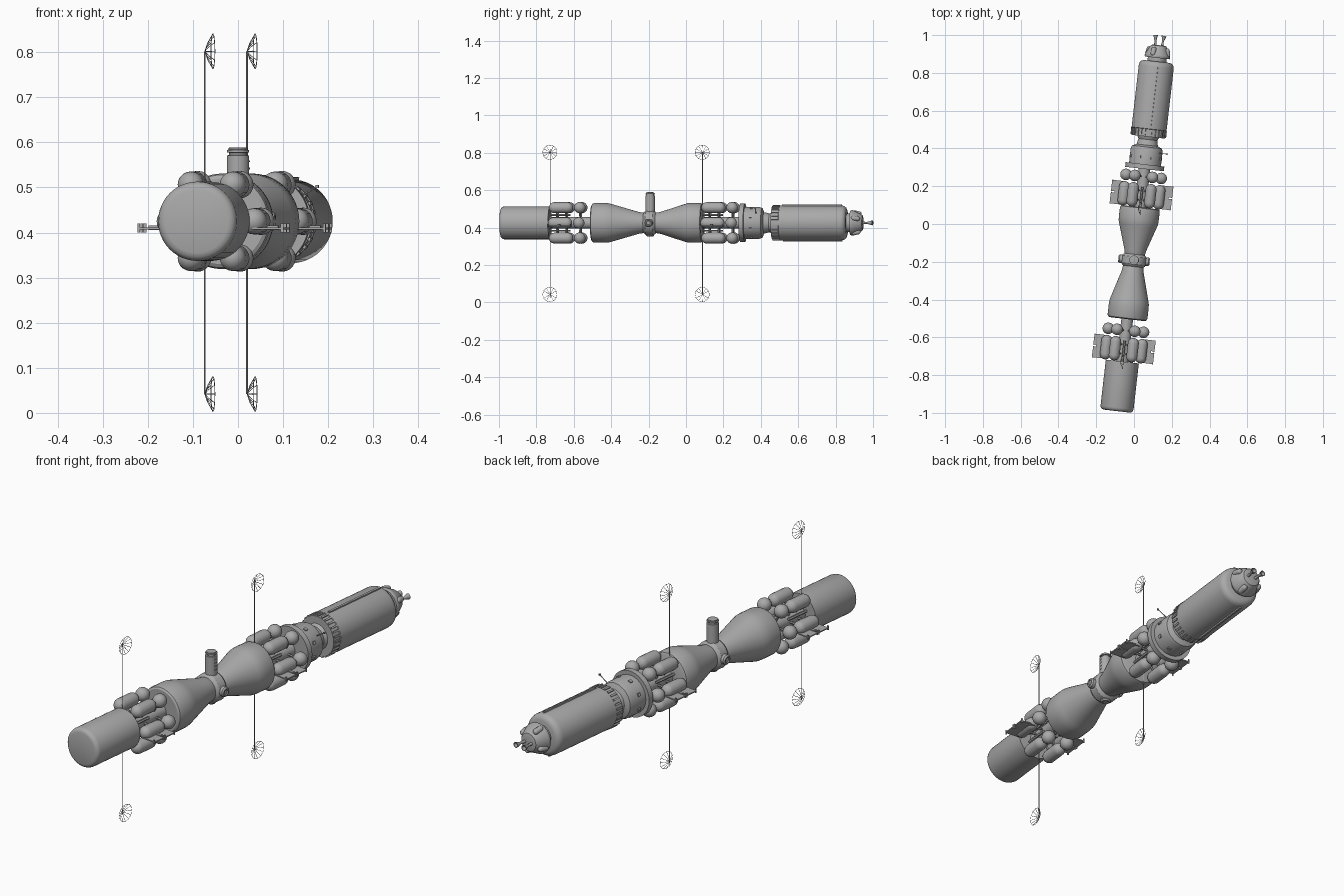
import bpy, bmesh, math
from mathutils import Vector, Matrix

if "Cube" in bpy.data.objects:
    bpy.data.objects.remove(bpy.data.objects["Cube"])

# Ship frame: local y runs along the hull, turned slightly about z
SHIP = Matrix.Translation((0.022, 0, 0.425)) @ Matrix.Rotation(math.radians(-6.56), 4, 'Z')
grey = bpy.data.materials.new("hull grey")
grey.diffuse_color = (0.4, 0.4, 0.4, 1)
grey.use_nodes = True
grey.node_tree.nodes["Principled BSDF"].inputs["Base Color"].default_value = grey.diffuse_color


def lathe(bm, prof, at=(0, 0, 0), along=(0, 1, 0), segs=40):
    """Spin (distance, radius) points around a line starting at 'at'."""
    turn = Vector((0, 1, 0)).rotation_difference(Vector(along)).to_matrix().to_4x4()
    m = Matrix.Translation(at) @ turn
    rings = []
    for d, r in prof:
        n = 1 if r == 0 else segs
        rings.append([bm.verts.new(m @ Vector((r * math.cos(2 * math.pi * i / segs), d,
                                               r * math.sin(2 * math.pi * i / segs)))) for i in range(n)])
    for a, b in zip(rings, rings[1:]):
        for i in range(segs):
            j = (i + 1) % segs
            quad = [a[i % len(a)], a[j % len(a)], b[j % len(b)], b[i % len(b)]]
            bm.faces.new(list(dict.fromkeys(quad)))
    for ring in (rings[0], rings[-1]):
        if len(ring) > 2:
            bm.faces.new(ring)


def rod(bm, p, q, r, segs=6):
    d = Vector(q) - Vector(p)
    lathe(bm, [(0, r), (d.length, r)], p, d.normalized(), segs)


def box(bm, centre, size, spin=0):
    """Box, optionally swung around the hull axis."""
    m = Matrix.Rotation(spin, 4, 'Y') @ Matrix.Translation(centre) @ Matrix.Diagonal((*size, 1))
    bmesh.ops.create_cube(bm, size=1, matrix=m)


def pill(length, r, n=6):
    """Profile of a cylinder with domed ends."""
    arc = [(r * math.sin(k * math.pi / 2 / n), r * math.cos(k * math.pi / 2 / n)) for k in range(n)]
    low = [(r - a, b) for a, b in reversed(arc)]
    high = [(length - r + a, b) for a, b in arc]
    if length - 2 * r < 1e-6:
        high = high[1:]
    return [(0, 0)] + low + high + [(length, 0)]


def finish(name, bm):
    bmesh.ops.recalc_face_normals(bm, faces=bm.faces)
    me = bpy.data.meshes.new(name)
    bm.to_mesh(me)
    bm.free()
    me.materials.append(grey)
    ob = bpy.data.objects.new(name, me)
    bpy.context.collection.objects.link(ob)
    ob.matrix_world = SHIP
    return ob


def turned(name, prof, segs=48):
    bm = bmesh.new()
    lathe(bm, prof, segs=segs)
    finish(name, bm)


# Main hull pieces
turned("front_tank", [(-0.997, 0.07), (-0.994, 0.079), (-0.988, 0.085), (-0.978, 0.088), (-0.733, 0.088)])
bell = [(0.022, 0.05), (0.032, 0.054), (0.06, 0.058), (0.205, 0.1), (0.225, 0.105), (0.245, 0.106),
        (0.3, 0.106), (0.309, 0.103), (0.314, 0.095)]
turned("front_habitat", [(-0.193 - d, r) for d, r in bell])
turned("rear_habitat", [(-0.193 + d * 0.9, r) for d, r in bell])
turned("front_core_tube", [(-0.75, 0.031), (-0.48, 0.031)], 24)
turned("rear_core_tube", [(0.06, 0.031), (0.31, 0.031)], 24)
turned("hub", [(-0.23, 0.05), (-0.222, 0.06), (-0.213, 0.066), (-0.175, 0.066), (-0.166, 0.06), (-0.158, 0.05)])
turned("adapter_ring", [(0.293, 0.092), (0.293, 0.103), (0.318, 0.103), (0.318, 0.09)])
turned("service_body", [(0.315, 0.085), (0.395, 0.085), (0.41, 0.08), (0.42, 0.057), (0.45, 0.05), (0.475, 0.062)])
turned("rear_tank", [(0.465, 0.07), (0.465, 0.09), (0.505, 0.09), (0.507, 0.093), (0.838, 0.093),
                     (0.852, 0.09), (0.861, 0.082), (0.866, 0.07)])
turned("nose_capsule", [(0.86, 0.05), (0.885, 0.05), (0.885, 0.065), (0.892, 0.068), (0.9, 0.067),
                        (0.942, 0.046), (0.95, 0.04), (0.953, 0.03), (0.953, 0)])

# Ribbed skirt and long conduits on the rear tank
bm = bmesh.new()
for i in range(28):
    box(bm, (0, 0.487, 0.091), (0.008, 0.036, 0.008), 2 * math.pi * i / 28)
finish("skirt_ribs", bm)
bm = bmesh.new()
for a in (8, 188):
    box(bm, (0, 0.68, 0.094), (0.009, 0.32, 0.01), math.radians(a))
finish("tank_conduits", bm)

# Bolts and a whip aerial on the service body
bm = bmesh.new()
for i in range(8):
    box(bm, (0, 0.355, 0.086), (0.014, 0.014, 0.008), math.pi * (i + 0.5) / 4)
rod(bm, (0.065, 0.385, 0.05), (0.11, 0.385, 0.077), 0.002)
box(bm, (0.11, 0.385, 0.077), (0.007, 0.007, 0.007))
finish("service_fittings", bm)

# Docking tower and side ports around the hub
bm = bmesh.new()
lathe(bm, [(0.03, 0.025), (0.146, 0.025), (0.147, 0.02), (0.152, 0.02), (0.153, 0.025),
           (0.158, 0.025), (0.159, 0.021), (0.163, 0.021), (0.164, 0.013)],
      (0, -0.193, 0), (0, 0, 1), 28)
for i in range(4):
    box(bm, (0.024, -0.193, 0.085 + i * 0.016), (0.004, 0.012, 0.004))
finish("docking_tower", bm)
bm = bmesh.new()
for d in ((1, 0, 0), (-1, 0, 0), (0, 0, -1)):
    reach = 0.072 if d[2] else 0.083
    lathe(bm, [(0.04, 0.022), (reach - 0.006, 0.022), (reach, 0.017), (reach, 0.012), (reach - 0.004, 0.01)],
          (0, -0.193, 0), d, 24)
finish("hub_ports", bm)

# Thrusters and pods on the nose
bm = bmesh.new()
for x in (-0.021, 0.021):
    lathe(bm, [(0, 0.007), (0.022, 0.005), (0.03, 0.006), (0.055, 0.013), (0.054, 0.01), (0.035, 0.003)],
          (x * 0.85, 0.95, 0), Vector((x * 0.2, 0.05, 0)).normalized(), 16)
finish("nose_nozzles", bm)
bm = bmesh.new()
for i in range(4):
    a = math.radians(25 + 90 * i)
    out = Vector((-math.sin(a), 0, math.cos(a)))
    lathe(bm, pill(0.05, 0.013), out * 0.062 + Vector((0, 0.893, 0)),
          (Vector((0, 0.05, 0)) - out * 0.012).normalized(), 16)
finish("nose_pods", bm)


def cluster(label, y):
    # Six long tanks and six round tanks in a ring
    tanks, balls, struts = bmesh.new(), bmesh.new(), bmesh.new()
    for i in range(6):
        a = i * math.pi / 3
        c = Vector((math.cos(a) * 0.094, 0, math.sin(a) * 0.094))
        lathe(tanks, pill(0.13, 0.029), c + Vector((0, y, 0)), segs=20)
        lathe(balls, pill(0.061, 0.0305), c + Vector((0, y + 0.135, 0)), segs=20)
        for d in (0.04, 0.09, 0.165):
            rod(struts, c * 0.25 + Vector((0, y + d, 0)), c + Vector((0, y + d, 0)), 0.005)
        b = a + math.pi / 6
        rail = Vector((math.cos(b) * 0.042, 0, math.sin(b) * 0.042))
        rod(struts, rail + Vector((0, y, 0)), rail + Vector((0, y + 0.11, 0)), 0.006)
    finish(label + "_long_tanks", tanks)
    finish(label + "_round_tanks", balls)
    finish(label + "_tank_struts", struts)

    # Side panels: two plates each, with end brackets
    bm = bmesh.new()
    for s in (-1, 1):
        for d in (0.033, 0.1):
            box(bm, (s * 0.128, y + d, -0.016), (0.07, 0.058, 0.005))
        box(bm, (s * 0.12, y + 0.066, -0.014), (0.05, 0.012, 0.01))
        for d in (0.004, 0.062, 0.07, 0.128):
            box(bm, (s * 0.16, y + d, -0.015), (0.006, 0.004, 0.02))
    finish(label + "_side_panels", bm)

    # Tall mast with a ribbed open dish at each end
    mast, dish = bmesh.new(), bmesh.new()
    x = -0.012
    rod(mast, (x, y, -0.383), (x, y, 0.377), 0.002, 8)
    finish(label + "_mast", mast)
    for z in (-0.383, 0.377):
        n = 12
        apex = Vector((x, y, z))

        def point(i, h, r):
            a = 2 * math.pi * i / n
            return apex + Vector((h, math.cos(a) * r, math.sin(a) * r))
        for i in range(n):
            mid, rim = point(i, 0.007, 0.02), point(i, 0.018, 0.039)
            rod(dish, apex, mid, 0.0009, 4)
            rod(dish, mid, rim, 0.0009, 4)
            rod(dish, rim, point(i + 1, 0.018, 0.039), 0.0009, 4)
        rod(dish, apex, apex + Vector((0.016, 0, 0)), 0.0012, 4)
    finish(label + "_dishes", dish)


cluster("front", -0.732)
cluster("rear", 0.088)

# Smooth the round parts, keep the edges crisp
for ob in bpy.context.scene.objects:
    ob.select_set(True)
    bpy.context.view_layer.objects.active = ob
bpy.ops.object.shade_smooth_by_angle(angle=math.radians(32))
